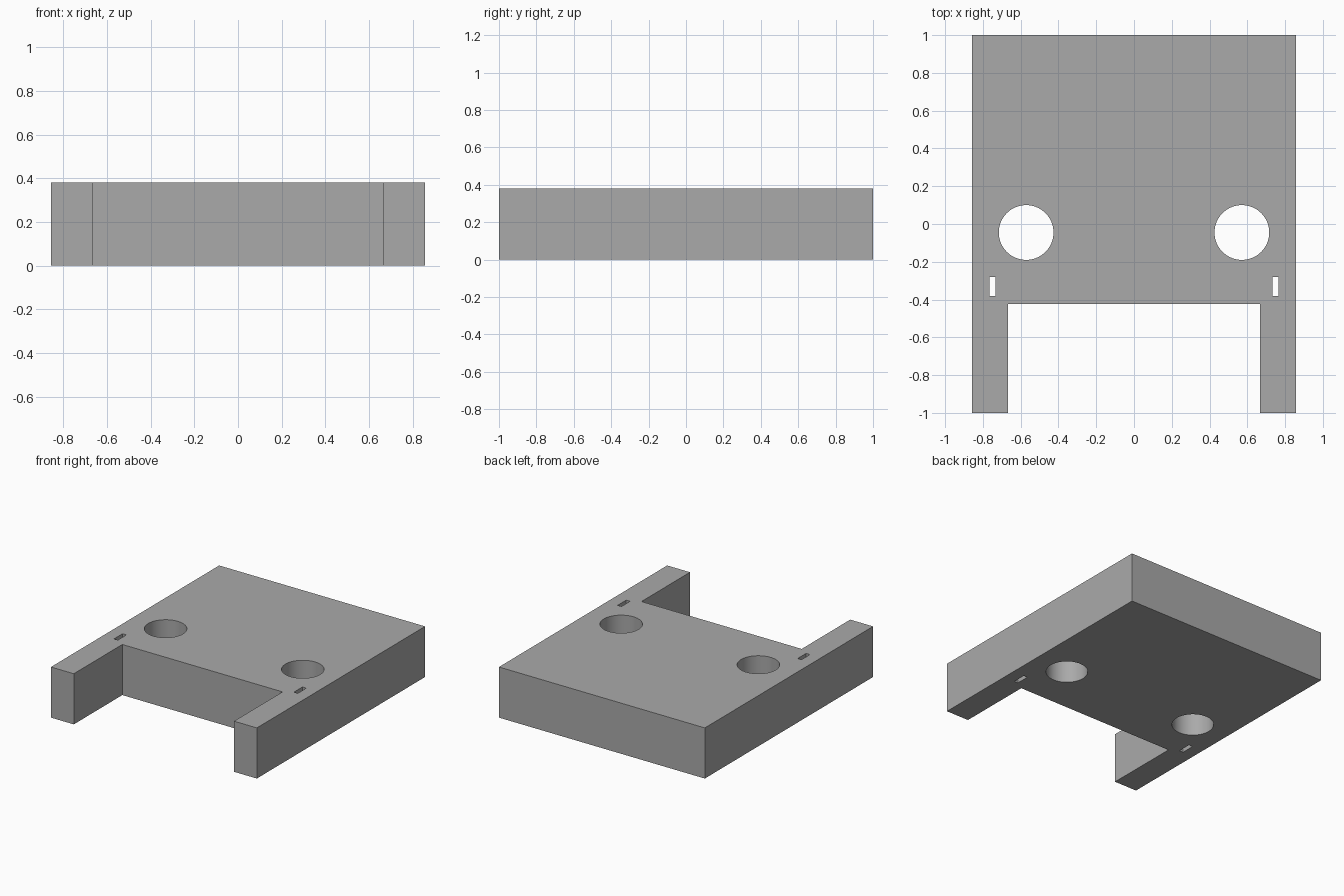
import bpy
import bmesh
from math import radians

HALF_W, HEIGHT = 0.857, 0.381
INNER_X, NOTCH_Y = 0.667, -0.423

cube = bpy.data.objects.get("Cube")
if cube:
    bpy.data.objects.remove(cube)

grey = bpy.data.materials.new("plain grey")
grey.use_nodes = True
colour = (0.4, 0.4, 0.4, 1)
grey.diffuse_color = colour
grey.node_tree.nodes["Principled BSDF"].inputs["Base Color"].default_value = colour


def extrude_profile(name, points, z0, z1):
    """Solid prism from a plan outline."""
    bm = bmesh.new()
    face = bm.faces.new([bm.verts.new((x, y, z0)) for x, y in points])
    top = bmesh.ops.extrude_face_region(bm, geom=[face])["geom"]
    moved = [v for v in top if isinstance(v, bmesh.types.BMVert)]
    bmesh.ops.translate(bm, vec=(0, 0, z1 - z0), verts=moved)
    bmesh.ops.recalc_face_normals(bm, faces=bm.faces)
    mesh = bpy.data.meshes.new(name)
    bm.to_mesh(mesh)
    bm.free()
    mesh.materials.append(grey)
    obj = bpy.data.objects.new(name, mesh)
    bpy.context.collection.objects.link(obj)
    return obj


# Slab with two forward arms
half = [(HALF_W, 1), (HALF_W, -1), (INNER_X, -1), (INNER_X, NOTCH_Y)]
body = extrude_profile("slotted_block", half + [(-x, y) for x, y in reversed(half)], 0, HEIGHT)

# Round holes and narrow slots, one of each per side
cutters = []
for side in (-1, 1):
    bpy.ops.mesh.primitive_cylinder_add(vertices=64, radius=0.145, depth=1,
                                        location=(side * 0.571, -0.045, HEIGHT / 2))
    hole = bpy.context.object
    hole.name = "hole_cutter"
    hole.data.materials.append(grey)
    x0, x1, y0, y1 = side * 0.733, side * 0.765, -0.382, -0.28
    slot = extrude_profile("slot_cutter", [(x0, y0), (x1, y0), (x1, y1), (x0, y1)],
                           -0.2, HEIGHT + 0.2)
    cutters += [hole, slot]

bpy.ops.object.select_all(action='DESELECT')
body.select_set(True)
bpy.context.view_layer.objects.active = body
for cutter in cutters:
    cutter.hide_render = True
    cut = body.modifiers.new("cut", 'BOOLEAN')
    cut.operation = 'DIFFERENCE'
    cut.solver = 'EXACT'
    cut.object = cutter
    bpy.ops.object.modifier_apply(modifier=cut.name)
    bpy.data.objects.remove(cutter)

bpy.ops.object.shade_smooth_by_angle(angle=radians(30))
